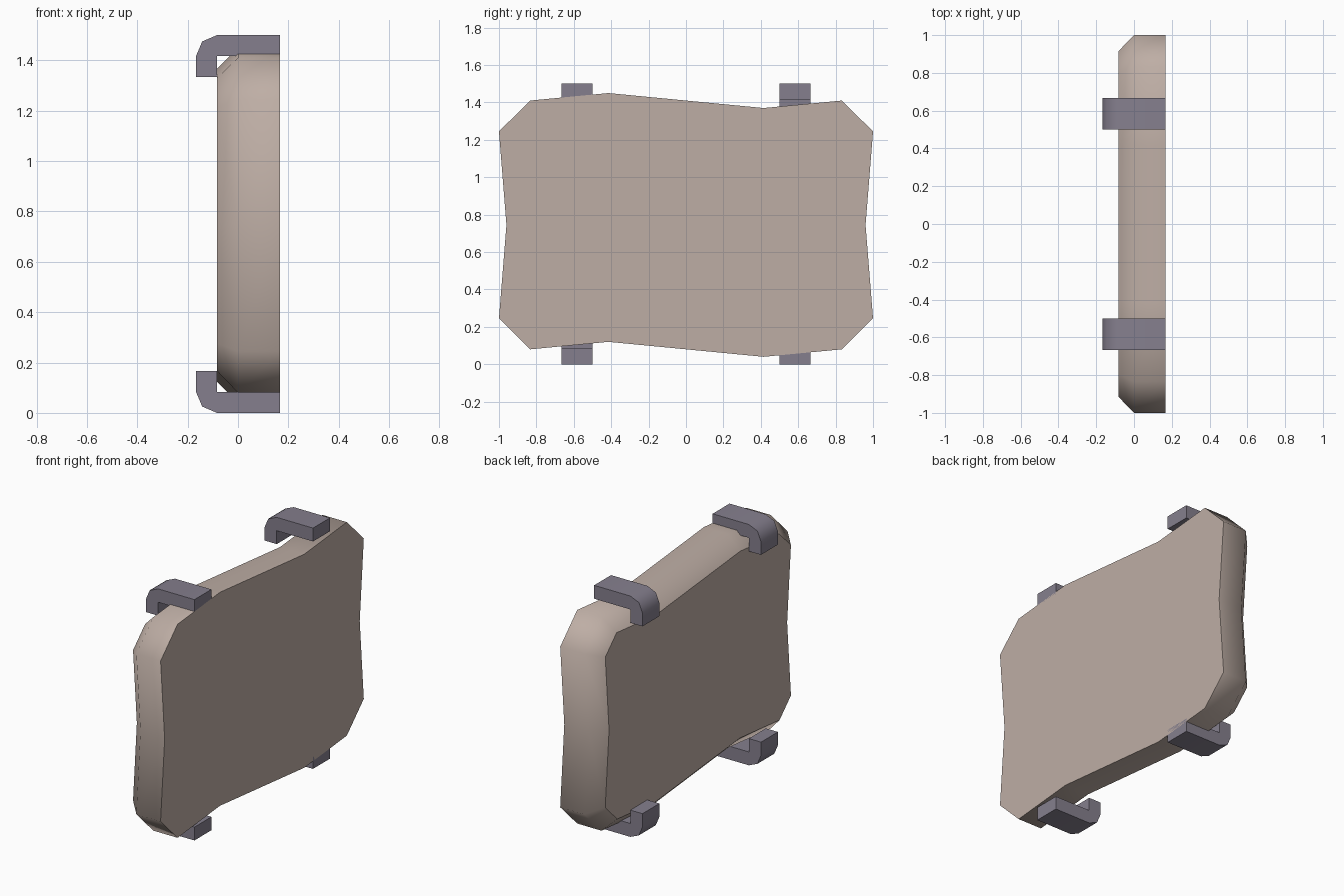
import bpy
import bmesh
import math

cube = bpy.data.objects.get("Cube")
if cube:
    bpy.data.objects.remove(cube, do_unlink=True)


def material(name, rgb):
    mat = bpy.data.materials.new(name)
    mat.use_nodes = True
    mat.diffuse_color = (*rgb, 1)
    mat.node_tree.nodes["Principled BSDF"].inputs["Base Color"].default_value = (*rgb, 1)
    return mat


def add_object(name, bm, mat):
    bmesh.ops.recalc_face_normals(bm, faces=bm.faces)
    mesh = bpy.data.meshes.new(name)
    bm.to_mesh(mesh)
    bm.free()
    mesh.materials.append(mat)
    obj = bpy.data.objects.new(name, mesh)
    bpy.context.collection.objects.link(obj)
    return obj


def extruded(points, offset):
    """Prism from a closed outline; returns the mesh and its moved cap."""
    bm = bmesh.new()
    base = bm.faces.new([bm.verts.new(p) for p in points])
    result = bmesh.ops.extrude_face_region(bm, geom=[base], use_keep_orig=True)
    moved = [g for g in result["geom"] if isinstance(g, bmesh.types.BMVert)]
    bmesh.ops.translate(bm, verts=moved, vec=offset)
    cap = next(g for g in result["geom"] if isinstance(g, bmesh.types.BMFace))
    bmesh.ops.recalc_face_normals(bm, faces=bm.faces)
    return bm, cap


stone = material("warm beige", (0.515, 0.423, 0.376))
metal = material("violet grey", (0.235, 0.213, 0.270))

# Wavy slab with a wide chamfer around its -x face
UNIT = 1 / 12
MID = 0.745
outline = [(-1, .245), (-.833, .08), (-.415, .12), (.415, .04), (.833, .08),
           (1, .245), (.96, MID), (1, 1.245), (.833, 1.41), (.415, 1.37),
           (-.415, 1.45), (-.833, 1.41), (-1, 1.245), (-.96, MID)]
bm, cap = extruded([(2 * UNIT, y, z) for y, z in outline], (-2 * UNIT, 0, 0))
bmesh.ops.inset_region(bm, faces=[cap], thickness=UNIT, use_even_offset=True)
bmesh.ops.translate(bm, verts=cap.verts, vec=(-UNIT, 0, 0))
bm.normal_update()
for face in bm.faces:
    face.smooth = abs(face.normal.x) < 0.95
add_object("slab", bm, stone)

# Hooked clamps on the top and bottom edges
TOP = 1.5
hook = [(2 * UNIT, TOP), (-UNIT, TOP), (-.142, 1.475), (-2 * UNIT, TOP - UNIT),
        (-2 * UNIT, TOP - 2 * UNIT), (-UNIT, TOP - 2 * UNIT),
        (-UNIT, TOP - UNIT), (2 * UNIT, TOP - UNIT)]
for level in ("upper", "lower"):
    for side, y in (("front", -7 * UNIT), ("back", 7 * UNIT)):
        points = [(x, y - UNIT, z if level == "upper" else TOP - z) for x, z in hook]
        bm, _ = extruded(points, (0, 2 * UNIT, 0))
        clamp = add_object(f"{level}_{side}_clamp", bm, metal)
        clamp.data.shade_smooth()
        clamp.data.set_sharp_from_angle(angle=math.radians(50))
